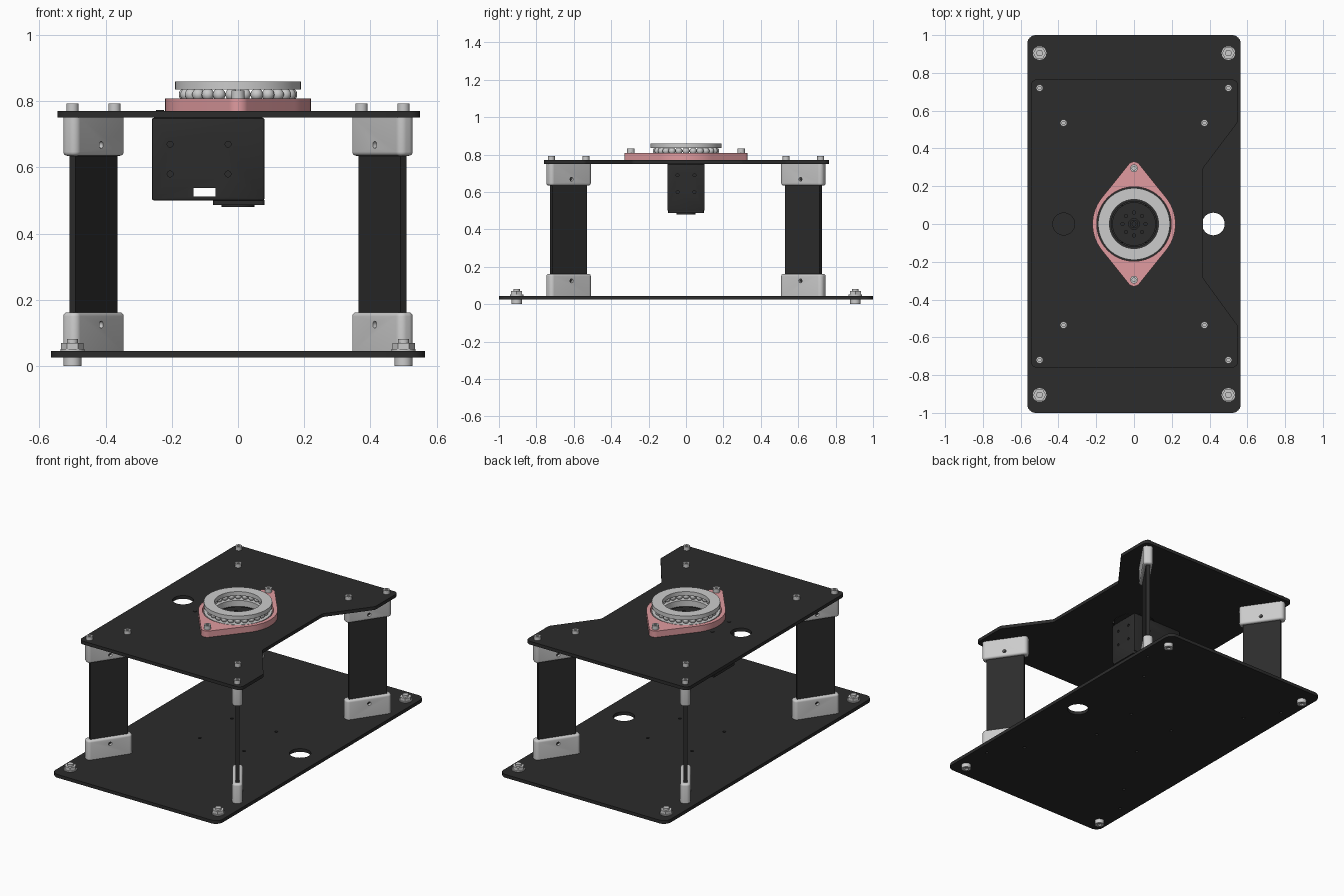
import bpy, bmesh, math
from mathutils import Vector, Matrix

if "Cube" in bpy.data.objects:
    bpy.data.objects.remove(bpy.data.objects["Cube"])

def material(name, rgb):
    m = bpy.data.materials.new(name)
    m.diffuse_color = (*rgb, 1)
    m.use_nodes = True
    m.node_tree.nodes["Principled BSDF"].inputs["Base Color"].default_value = m.diffuse_color
    return m

BLACK = material("black", (0.025, 0.025, 0.025))
PINK = material("pink", (0.75, 0.33, 0.35))

def circle(r, x=0, y=0, n=32):
    return [(x + r * math.cos(2 * math.pi * i / n), y + r * math.sin(2 * math.pi * i / n)) for i in range(n)]

def rounded(points, radii, steps=6):
    """Polygon with every corner replaced by an arc."""
    pts, out = [Vector(p) for p in points], []
    for i, p in enumerate(pts):
        r = radii[i] if isinstance(radii, list) else radii
        u = (pts[i - 1] - p).normalized()
        v = (pts[(i + 1) % len(pts)] - p).normalized()
        half = u.angle(v) / 2
        c = p + (u + v).normalized() * r / math.sin(half)
        a, b = p + u * r / math.tan(half) - c, p + v * r / math.tan(half) - c
        for k in range(steps + 1):
            out.append(tuple(c + a.lerp(b, k / steps).normalized() * r))
    return out

def rect(w, h, r):
    return rounded([(-w / 2, -h / 2), (w / 2, -h / 2), (w / 2, h / 2), (-w / 2, h / 2)], r)

def activate(ob):
    bpy.ops.object.select_all(action='DESELECT')
    ob.select_set(True)
    bpy.context.view_layer.objects.active = ob

def prism(name, loops, z0, z1, mat=None, at=(0, 0)):
    """Flat outline (first loop) with holes (other loops), extruded from z0 to z1."""
    cu = bpy.data.curves.new(name, 'CURVE')
    cu.dimensions, cu.fill_mode, cu.extrude = '2D', 'BOTH', (z1 - z0) / 2
    for loop in loops:
        s = cu.splines.new('POLY')
        s.points.add(len(loop) - 1)
        for p, q in zip(s.points, loop):
            p.co = (q[0], q[1], 0, 1)
        s.use_cyclic_u = True
    ob = bpy.data.objects.new(name, cu)
    bpy.context.collection.objects.link(ob)
    ob.location = (at[0], at[1], (z0 + z1) / 2)
    activate(ob)
    bpy.ops.object.convert(target='MESH')
    ob = bpy.context.object
    if mat:
        ob.data.materials.append(mat)
    return ob

def join(name, parts):
    activate(parts[0])
    for p in parts:
        p.select_set(True)
    bpy.ops.object.join()
    parts[0].name = name
    return parts[0]

def cut(ob, cutter):
    mod = ob.modifiers.new("cut", 'BOOLEAN')
    mod.object, mod.operation, mod.solver = cutter, 'DIFFERENCE', 'EXACT'
    activate(ob)
    bpy.ops.object.modifier_apply(modifier=mod.name)
    bpy.data.objects.remove(cutter)

def cylinder(r, depth, loc, rot):
    bpy.ops.mesh.primitive_cylinder_add(vertices=20, radius=r, depth=depth, location=loc, rotation=rot)
    return bpy.context.object

def box(name, lo, hi):
    lo, hi = Vector(lo), Vector(hi)
    bpy.ops.mesh.primitive_cube_add(size=1, location=(lo + hi) / 2)
    ob = bpy.context.object
    ob.name, ob.scale = name, hi - lo
    bpy.ops.object.transform_apply(location=False, scale=True)
    return ob

def bolt(name, x, y, z0, z1, r):
    """Cap-screw head with a hexagonal socket."""
    zm = z0 + (z1 - z0) * 0.5
    return join(name, [prism("head", [circle(r, n=24)], z0, zm, at=(x, y)),
                       prism("rim", [circle(r, n=24), circle(r * 0.55, n=6)], zm, z1, at=(x, y))])

quads = [(sx, sy) for sx in (-1, 1) for sy in (-1, 1)]
leg_screws = [(0.5, 0.72), (0.373, 0.535)]

# Base plate with cable hole and small fixing holes
base_holes = [circle(0.06, 0.42, 0)]
for sx, sy in quads:
    for x, y in leg_screws + [(0.15, 0.155)]:
        base_holes.append(circle(0.009, sx * x, sy * y, 12))
prism("base_plate", [rect(1.13, 2.0, 0.045)] + base_holes, 0.025, 0.045, BLACK)

# Top plate with a waisted right edge
outline = rounded([(-0.545, -0.76), (0.55, -0.76), (0.55, -0.54), (0.365, -0.285),
                   (0.365, 0.295), (0.55, 0.54), (0.55, 0.765), (-0.545, 0.765)], 0.03)
prism("top_plate", [outline, circle(0.058, -0.372, 0), circle(0.12)], 0.75, 0.77, BLACK)

# Legs: a flat board between two rounded end caps, set diagonally at each corner
def cap(name, z_plate, z_free):
    d = 1 if z_free > z_plate else -1
    layers = [(z_plate, 0)] + [(z_free - d * 0.012 * (1 - math.sin(t)), 0.012 * (1 - math.cos(t)))
                               for t in [k * math.pi / 8 for k in range(5)]]
    bm = bmesh.new()
    rings = [[bm.verts.new((x, y, z)) for x, y in rect(0.27 - 2 * i, 0.057 - 2 * i, 0.022 - i)]
             for z, i in layers]
    for a, b in zip(rings, rings[1:]):
        for k in range(len(a)):
            j = (k + 1) % len(a)
            bm.faces.new((a[k], a[j], b[j], b[k]))
    bm.faces.new(rings[0])
    bm.faces.new(rings[-1])
    bmesh.ops.recalc_face_normals(bm, faces=bm.faces)
    me = bpy.data.meshes.new(name)
    bm.to_mesh(me)
    bm.free()
    ob = bpy.data.objects.new(name, me)
    bpy.context.collection.objects.link(ob)
    zs = 0.125 if d > 0 else 0.668
    cut(ob, cylinder(0.0105, 0.2, (0, 0, zs), (math.pi / 2, 0, 0)))
    return ob

for sx, sy in quads:
    tag = ("back" if sy > 0 else "front") + ("_right" if sx > 0 else "_left")
    parts = [cap(tag + "_lower_cap", 0.045, 0.162), cap(tag + "_upper_cap", 0.75, 0.635),
             box(tag + "_leg", (-0.112, -0.011, 0.06), (0.112, 0.011, 0.74))]
    parts[2].data.materials.append(BLACK)
    for p in parts:
        p.location.x, p.location.y = sx * 0.4365, sy * 0.6275
        p.rotation_euler.z = math.atan2(sy * 0.185, sx * 0.127)
    for i, (x, y) in enumerate(leg_screws):
        bolt(f"{tag}_top_screw_{i + 1}", sx * x, sy * y, 0.77, 0.793, 0.0185)
    # Mounting bolt through the base: head below, washer, nut and thread above
    x, y = sx * 0.5, sy * 0.905
    join(tag + "_mounting_bolt", [
        prism("washer", [circle(0.036)], 0.045, 0.051, at=(x, y)),
        prism("nut", [circle(0.034, n=6)], 0.051, 0.07, at=(x, y)),
        prism("thread", [circle(0.017, n=24)], 0.02, 0.082, at=(x, y)),
        prism("head", [circle(0.027)], 0.010, 0.025, at=(x, y)),
        prism("rim", [circle(0.027), circle(0.014, n=6)], 0.0, 0.010, at=(x, y))])

# Pink bearing flange
rhombus = rounded([(0.282, 0), (0, 0.351), (-0.282, 0), (0, -0.351)], [0.22, 0.035, 0.22, 0.035], 20)
prism("bearing_flange", [rhombus, circle(0.197, n=64)], 0.77, 0.808, PINK)
for sy in (-1, 1):
    bolt("flange_screw", 0, sy * 0.295, 0.808, 0.832, 0.02)

# Thrust bearing: two races with a ring of balls
prism("lower_race", [circle(0.19, n=64), circle(0.13, n=64)], 0.77, 0.806)
prism("upper_race", [circle(0.19, n=64), circle(0.13, n=64)], 0.835, 0.86)
balls = []
for i in range(26):
    a = 2 * math.pi * i / 26
    bpy.ops.mesh.primitive_uv_sphere_add(segments=16, ring_count=10, radius=0.019,
                                         location=(0.16 * math.cos(a), 0.16 * math.sin(a), 0.82))
    balls.append(bpy.context.object)
join("bearing_balls", balls)

# Motor body with through window and screw recesses
motor = box("motor_body", (-0.26, -0.1, 0.5), (0.08, 0.1, 0.75))
bev = motor.modifiers.new("bevel", 'BEVEL')
bev.width, bev.segments = 0.006, 2
activate(motor)
bpy.ops.object.modifier_apply(modifier=bev.name)
cut(motor, box("window", (-0.135, -0.3, 0.512), (-0.068, 0.3, 0.537)))
recesses = [cylinder(0.009, 0.03, (x, sy * 0.1, z), (math.pi / 2, 0, 0))
            for sy in (-1, 1) for x in (-0.205, -0.03) for z in (0.58, 0.67)]
recesses += [cylinder(0.008, 0.03, (x, y, z), (0, math.pi / 2, 0))
             for x in (-0.26, 0.08) for y in (-0.045, 0.045) for z in (0.6, 0.69)]
cut(motor, join("recesses", recesses))
motor.data.materials.clear()
motor.data.materials.append(BLACK)
prism("motor_idler_step", [rect(0.155, 0.19, 0.01)], 0.487, 0.502, BLACK, at=(0.0025, 0))
prism("motor_idler_disc", [circle(0.05), circle(0.015)], 0.48, 0.488, BLACK)

# Output horn seen through the bearing
horn_holes = [circle(0.009, 0.06 * math.cos(k * math.pi / 4), 0.06 * math.sin(k * math.pi / 4), 12)
              for k in range(8)]
prism("motor_horn", [circle(0.115, n=48), circle(0.028)] + horn_holes, 0.752, 0.775, BLACK)
prism("horn_screw", [circle(0.022), circle(0.011, n=6)], 0.75, 0.772, BLACK)

# Small black screws holding the motor to the top plate
for x in (-0.235, 0.06):
    for y in (-0.08, 0.08):
        prism("motor_screw", [circle(0.012, n=16)], 0.765, 0.773, BLACK, at=(x, y))

# Smooth round surfaces, keep edges sharp
bpy.ops.object.select_all(action='SELECT')
bpy.ops.object.shade_smooth_by_angle(angle=math.radians(35))
